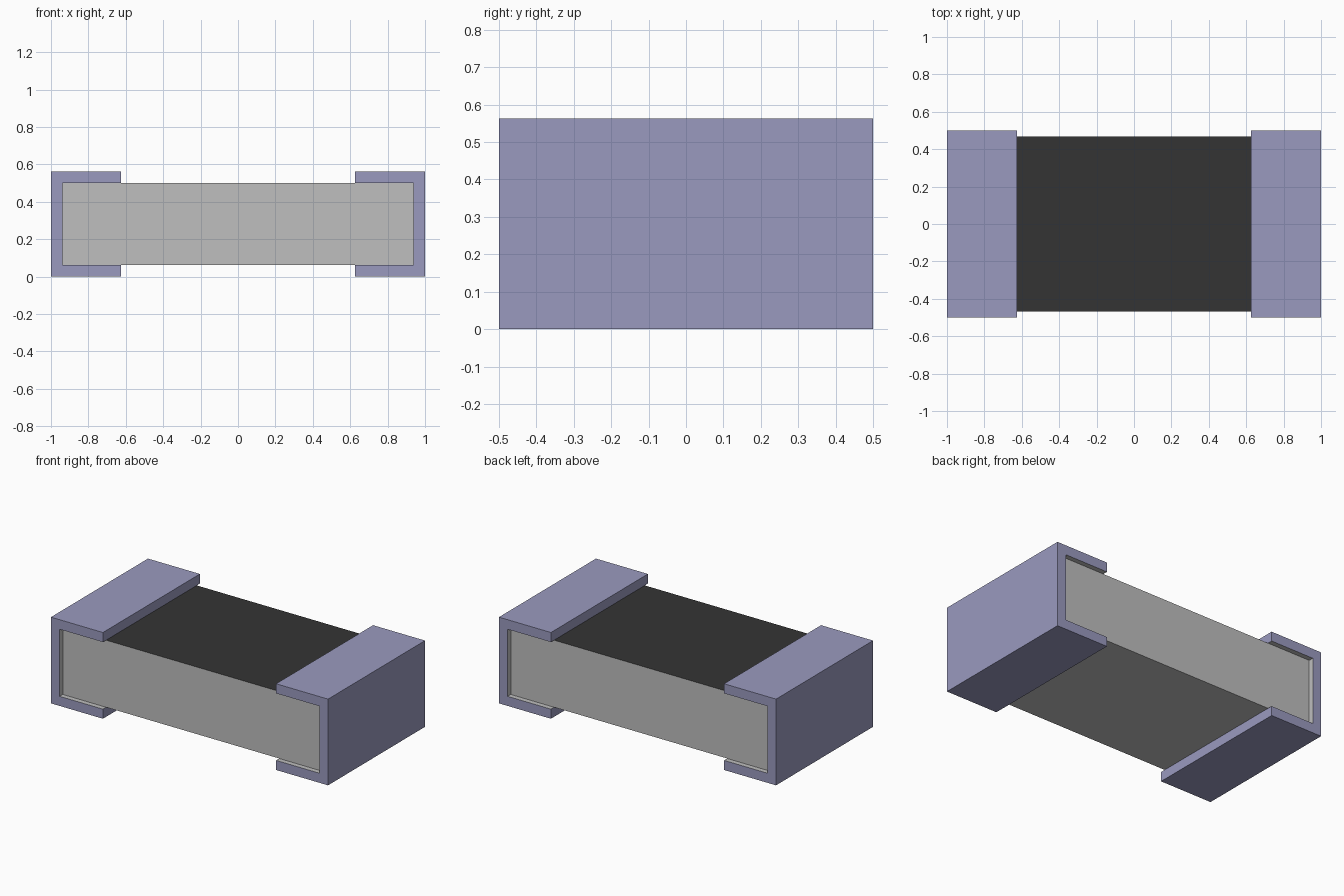
import bpy
import bmesh

cube = bpy.data.objects.get("Cube")
if cube:
    bpy.data.objects.remove(cube, do_unlink=True)

LENGTH, WIDTH, HEIGHT = 2.0, 1.0, 0.5625
WALL = 0.0625          # thickness of the metal end caps
CAP_REACH = 0.375      # how far each cap folds over the body
BODY_WIDTH = 0.935


def make_material(name, rgb):
    mat = bpy.data.materials.new(name)
    mat.use_nodes = True
    color = (*rgb, 1.0)
    mat.diffuse_color = color
    bsdf = next(n for n in mat.node_tree.nodes if n.type == "BSDF_PRINCIPLED")
    bsdf.inputs["Base Color"].default_value = color
    return mat


metal = make_material("lavender metal", (0.323, 0.323, 0.522))
ceramic = make_material("grey ceramic", (0.522, 0.522, 0.522))
coating = make_material("dark coating", (0.034, 0.034, 0.034))


def extrude_profile(name, profile, width, materials, pick):
    """Extrude an x-z outline along y; pick(face) returns the material slot."""
    bm = bmesh.new()
    face = bm.faces.new([bm.verts.new((x, -width / 2, z)) for x, z in profile])
    result = bmesh.ops.extrude_face_region(bm, geom=[face])
    verts = [v for v in result["geom"] if isinstance(v, bmesh.types.BMVert)]
    bmesh.ops.translate(bm, verts=verts, vec=(0, width, 0))
    bmesh.ops.recalc_face_normals(bm, faces=bm.faces)
    for f in bm.faces:
        f.material_index = pick(f)
    mesh = bpy.data.meshes.new(name)
    bm.to_mesh(mesh)
    bm.free()
    for mat in materials:
        mesh.materials.append(mat)
    obj = bpy.data.objects.new(name, mesh)
    bpy.context.collection.objects.link(obj)
    return obj


# Ceramic body with a dark coated top face
bx, low, high = LENGTH / 2 - WALL, WALL, HEIGHT - WALL
extrude_profile("ceramic_body", [(-bx, low), (bx, low), (bx, high), (-bx, high)],
                BODY_WIDTH, [ceramic, coating],
                lambda f: 1 if f.normal.z > 0.9 else 0)


# C-shaped end caps: metal outside, grey on the inner walls
def cap_slot(face):
    c, n = face.calc_center_median(), face.normal
    inner_shelf = abs(n.z) > 0.9 and WALL / 2 < c.z < HEIGHT - WALL / 2
    inner_wall = abs(n.x) > 0.9 and abs(abs(c.x) - bx) < 0.01
    return 1 if inner_shelf or inner_wall else 0


for side, label in ((1, "left"), (-1, "right")):
    outer, lip = side * LENGTH / 2, side * (LENGTH / 2 - CAP_REACH)
    inner = side * bx
    outline = [(outer, 0), (outer, HEIGHT), (lip, HEIGHT), (lip, high),
               (inner, high), (inner, low), (lip, low), (lip, 0)]
    extrude_profile(f"{label}_end_cap", outline, WIDTH, [metal, ceramic], cap_slot)
